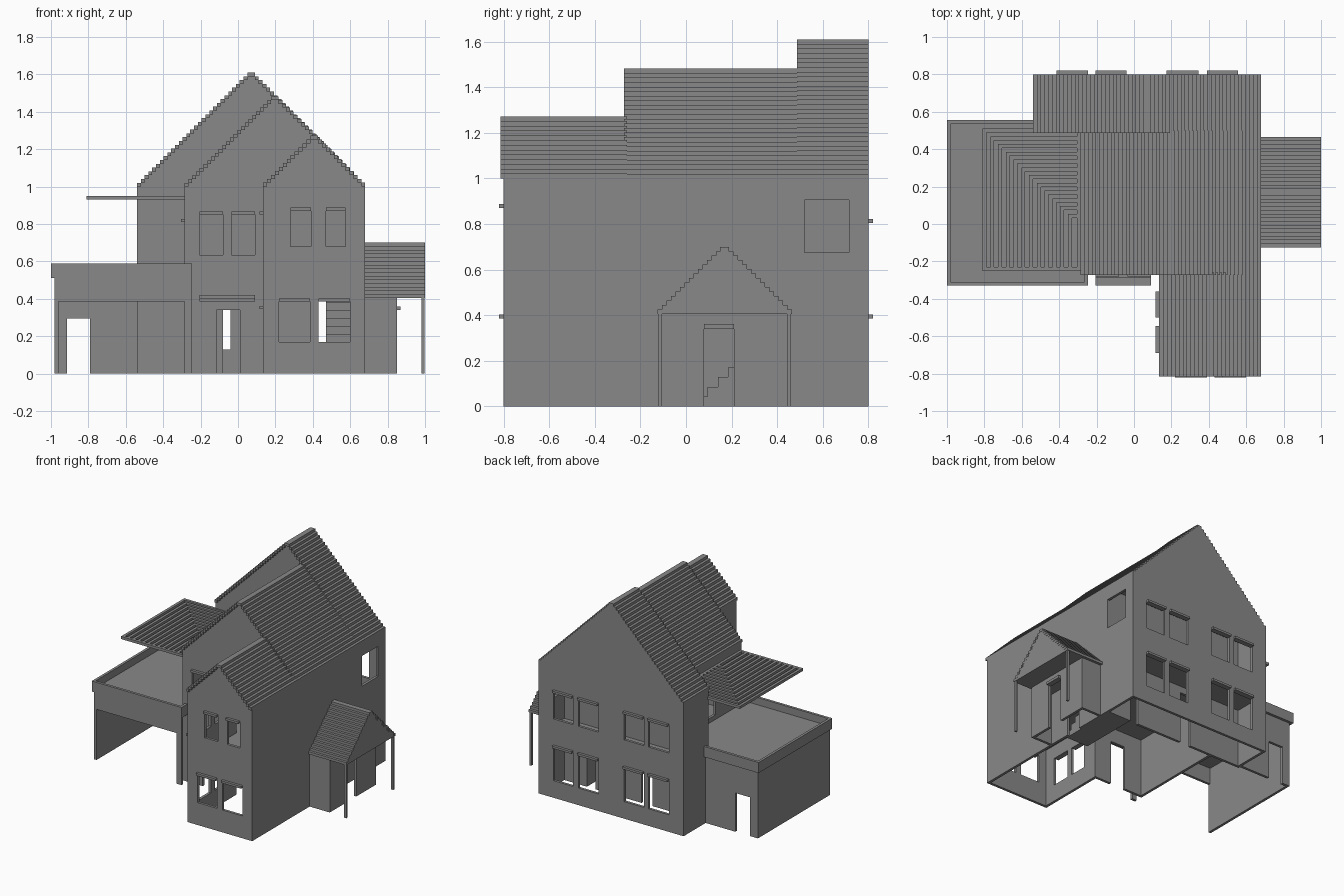
import bpy, bmesh
from mathutils import Vector

if "Cube" in bpy.data.objects:
    bpy.data.objects.remove(bpy.data.objects["Cube"])

grey = bpy.data.materials.new("plain grey")
grey.use_nodes = True
COLOUR = (0.25, 0.25, 0.25, 1)
grey.diffuse_color = COLOUR
grey.node_tree.nodes["Principled BSDF"].inputs["Base Color"].default_value = COLOUR
T = 0.02  # wall thickness


def finish(name, bm):
    bmesh.ops.recalc_face_normals(bm, faces=bm.faces)
    me = bpy.data.meshes.new(name)
    bm.to_mesh(me)
    bm.free()
    me.materials.append(grey)
    ob = bpy.data.objects.new(name, me)
    bpy.context.collection.objects.link(ob)
    return ob


def boxes(name, items):
    """One object from boxes given as (x0, x1, y0, y1, z0, z1)."""
    bm = bmesh.new()
    for x0, x1, y0, y1, z0, z1 in items:
        vs = bmesh.ops.create_cube(bm, size=1)["verts"]
        for v in vs:
            v.co = Vector(((x0 + x1) / 2 + v.co.x * (x1 - x0),
                           (y0 + y1) / 2 + v.co.y * (y1 - y0),
                           (z0 + z1) / 2 + v.co.z * (z1 - z0)))
    return finish(name, bm)


def panel(name, axis, a0, a1, z0, z1, pos, holes=(), thick=T):
    """Upright wall along axis, from pos to pos + thick, with holes (a0, a1, z0, z1)."""
    bm = bmesh.new()
    cuts_a = sorted({a0, a1, *[h[0] for h in holes], *[h[1] for h in holes]})
    cuts_z = sorted({z0, z1, *[h[2] for h in holes], *[h[3] for h in holes]})

    def point(a, z):
        return (a, pos, z) if axis == "x" else (pos, a, z)
    for p, q in zip(cuts_a, cuts_a[1:]):
        for r, s in zip(cuts_z, cuts_z[1:]):
            a, z = (p + q) / 2, (r + s) / 2
            if not any(h[0] < a < h[1] and h[2] < z < h[3] for h in holes):
                bm.faces.new([bm.verts.new(point(*c)) for c in ((p, r), (q, r), (q, s), (p, s))])
    bmesh.ops.remove_doubles(bm, verts=bm.verts, dist=1e-5)
    ext = bmesh.ops.extrude_face_region(bm, geom=bm.faces[:])["geom"]
    shift = (0, thick, 0) if axis == "x" else (thick, 0, 0)
    bmesh.ops.translate(bm, vec=shift, verts=[g for g in ext if isinstance(g, bmesh.types.BMVert)])
    bmesh.ops.dissolve_limit(bm, angle_limit=0.01, verts=bm.verts, edges=bm.edges)
    return finish(name, bm)


def stepped_roof(name, axis, a0, a1, z0, wall0, wall1, edge0, edge1):
    """Gable of square bars from a0 to a1 over a stepped core; axis is the ridge direction."""
    n = round((a1 - a0) / 2 / 0.0203)
    s = (a1 - a0) / 2 / n

    def bar(p, q, r, t, za, zb):
        return (p, q, r, t, za, zb) if axis == "y" else (r, t, p, q, za, zb)
    bars, pts = [], [(a0, z0)]
    for i in range(n):
        z = z0 + i * s
        for p in (a0 + i * s, a1 - (i + 1) * s):
            bars.append(bar(p, p + s, edge0, edge1, z, z + s))
        if i:
            pts += [(a0 + i * s, z - s), (a0 + i * s, z)]
    boxes(name + "_bars", bars)
    mid = (a0 + a1) / 2
    pts += [(2 * mid - a, z) for a, z in reversed(pts)]
    bm = bmesh.new()
    vs = [bm.verts.new((a, wall0, z) if axis == "y" else (wall0, a, z)) for a, z in pts]
    bmesh.ops.remove_doubles(bm, verts=vs, dist=1e-5)
    face = bm.faces.new([v for v in vs if v.is_valid])
    ext = bmesh.ops.extrude_face_region(bm, geom=[face])["geom"]
    d = wall1 - wall0
    bmesh.ops.translate(bm, vec=(0, d, 0) if axis == "y" else (d, 0, 0),
                        verts=[g for g in ext if isinstance(g, bmesh.types.BMVert)])
    finish(name + "_core", bm)


# Window and door openings (start, end, bottom, top)
front_holes = [(0.22, 0.385, 0.17, 0.385), (0.43, 0.6, 0.17, 0.385),
               (0.28, 0.39, 0.68, 0.87), (0.47, 0.575, 0.68, 0.87)]
entry_door = (-0.115, 0.01, 0, 0.34)
middle_windows = [(-0.205, -0.08, 0.635, 0.85), (-0.035, 0.09, 0.635, 0.85)]
back_holes = [(a, b, z0, z1) for a, b in ((-0.415, -0.245), (-0.205, -0.04), (0.175, 0.345), (0.39, 0.555))
              for z0, z1 in ((0.13, 0.385), (0.6, 0.805))]
wing_holes = [(a, b, z0, z1) for a, b in ((-0.5, -0.36), (-0.69, -0.545))
              for z0, z1 in ((0.13, 0.345), (0.635, 0.85))]
terrace_door = [(0.05, 0.2, 0.57, 0.81)]
porch_door = (0.08, 0.21, 0, 0.34)

# Main house walls
panel("front_wall", "x", 0.135, 0.68, 0, 1, -0.8, front_holes)
panel("middle_front_wall", "x", -0.285, 0.135, 0, 1, -0.26, [entry_door] + middle_windows)
panel("rear_block_front_wall", "x", -0.54, 0.68, 0, 1, 0.5,
      [(-0.08, 0.01, 0, 0.4), (0.4, 0.47, 0, 0.4)])
panel("back_wall", "x", -0.54, 0.68, 0, 1, 0.78, back_holes)
panel("right_wall", "y", -0.8, 0.8, 0, 1, 0.66, [porch_door, (0.5, 0.715, 0.675, 0.905)])
panel("front_wing_side_wall", "y", -0.8, -0.24, 0, 1, 0.135, wing_holes)
panel("middle_side_wall", "y", -0.26, 0.5, 0, 1, -0.285, terrace_door)
panel("rear_side_wall", "y", 0.5, 0.8, 0, 1, -0.54)

# Upper floor and stairs
boxes("upper_floor", [(0.145, 0.67, -0.79, -0.25, 0.45, 0.47), (-0.275, 0.67, -0.25, 0.51, 0.45, 0.47),
                      (-0.53, 0.67, 0.51, 0.79, 0.45, 0.47)])
boxes("stairs", [(0.47, 0.66, 0.05 + i * 0.045, 0.5, i * 0.0425, (i + 1) * 0.0425) for i in range(10)])

# Stepped roofs, all sharing the right slope
stepped_roof("rear_roof", "y", -0.54, 0.68, 1, 0.5, 0.8, 0.487, 0.8)
stepped_roof("middle_roof", "y", -0.285, 0.68, 1, -0.26, 0.5, -0.273, 0.5)
stepped_roof("front_roof", "y", 0.135, 0.68, 1, -0.8, -0.26, -0.815, -0.26)

# Lintels over the openings
H = 0.017
boxes("front_lintels", [(a, b, -0.82, -0.8, z, z + H) for a, b, _, z in front_holes]
      + [(a, b, -0.28, -0.26, z, z + H) for a, b, _, z in middle_windows])
boxes("back_lintels", [(a, b, 0.8, 0.82, z, z + H) for a, b, _, z in back_holes])
boxes("side_lintels", [(0.115, 0.135, a, b, z, z + H) for a, b, _, z in wing_holes]
      + [(-0.305, -0.285, a, b, z, z + H) for a, b, _, z in terrace_door])
boxes("entry_canopy", [(-0.205, 0.09, -0.33, -0.26, 0.385, 0.403), (-0.205, 0.09, -0.29, -0.26, 0.403, 0.42)])

# Garage with flat roof and parapet
panel("garage_front", "x", -0.98, -0.245, 0, 0.59, -0.33, [(-0.96, -0.285, 0, 0.385)])
panel("garage_left_wall", "y", -0.33, 0.535, 0, 0.53, -0.98)
panel("garage_back_wall", "x", -0.98, -0.54, 0, 0.53, 0.515, [(-0.915, -0.79, 0, 0.295)])
boxes("garage_roof", [(-0.985, -0.285, -0.32, 0.5, 0.51, 0.535), (-0.985, -0.54, 0.5, 0.54, 0.51, 0.535),
                      (-0.285, -0.245, -0.33, -0.26, 0.51, 0.535)])
boxes("garage_parapet", [(-1, -0.98, -0.33, 0.555, 0.51, 0.59), (-1, -0.245, -0.33, -0.31, 0.51, 0.59),
                         (-1, -0.54, 0.535, 0.555, 0.51, 0.59), (-0.265, -0.245, -0.33, -0.26, 0.51, 0.59)])

# Slatted sun shade: outer frame with nested L-shaped slats
slats = [(-0.81, -0.285, -0.25, -0.23, 0.93, 0.95), (-0.305, -0.285, -0.25, 0.51, 0.93, 0.95)]
for i in range(12):
    x, y = -0.81 + i * 0.0415, 0.51 - i * 0.0415
    slats += [(x, x + 0.021, -0.25, y, 0.93, 0.95), (x, -0.285, y - 0.021, y, 0.93, 0.95)]
boxes("sun_shade", slats)

# Side porch
panel("porch_end_wall", "y", -0.11, 0.445, 0, 0.405, 0.83, [porch_door])
for label, y in (("front", -0.11), ("back", 0.425)):
    panel("porch_%s_wall" % label, "x", 0.68, 0.85, 0, 0.405, y)
boxes("porch_posts", [(0.98, 0.997, y, y + 0.017, 0, 0.41) for y in (-0.122, 0.443)])
boxes("porch_lintel", [(0.85, 0.87, 0.08, 0.21, 0.34, 0.36)])
stepped_roof("porch_roof", "x", -0.125, 0.465, 0.405, 0.68, 0.998, 0.68, 1.0)
